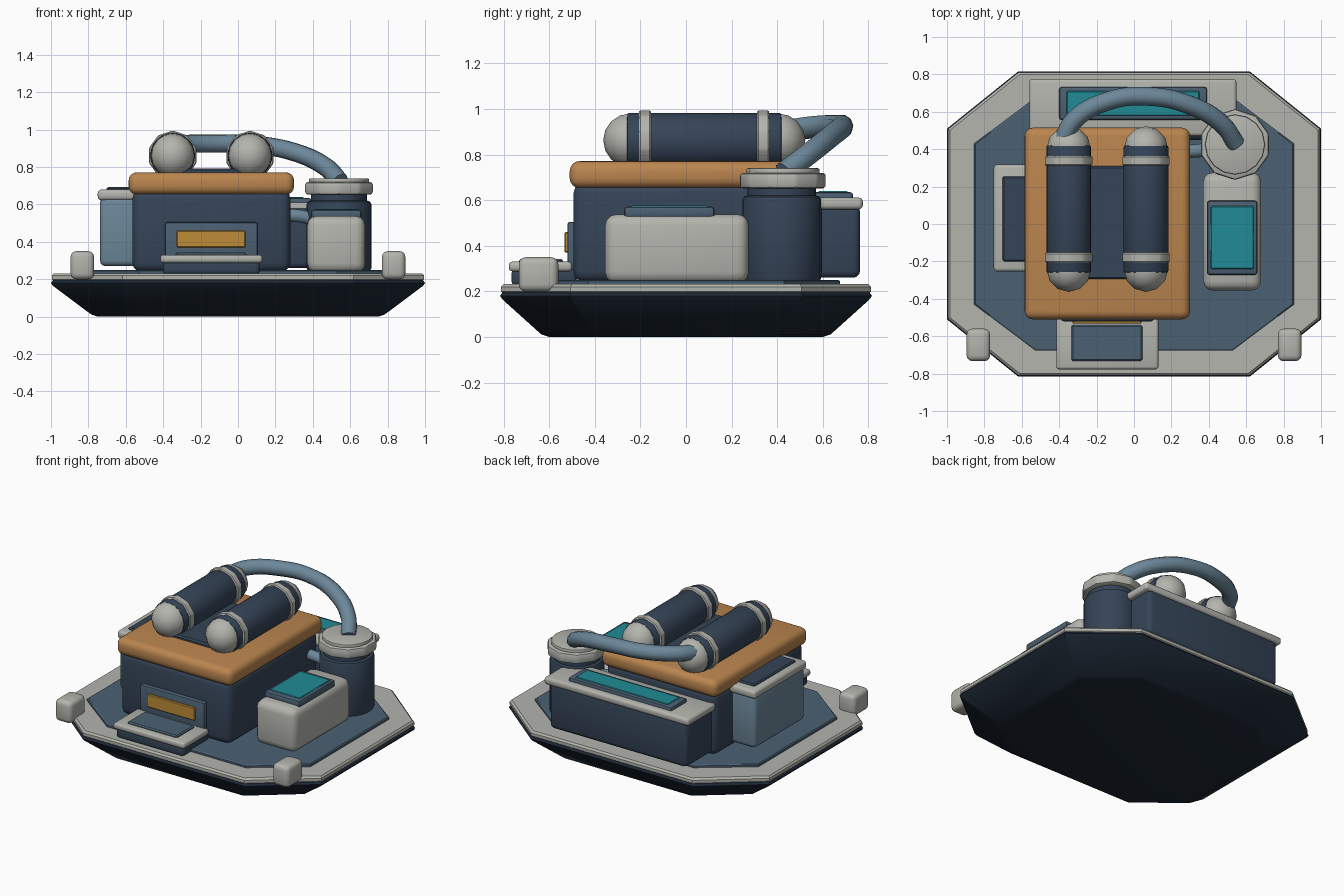
import bpy, bmesh, math
from mathutils import Matrix, Vector

if "Cube" in bpy.data.objects:
    bpy.data.objects.remove(bpy.data.objects["Cube"])


def mat(name, hexcol):
    m = bpy.data.materials.new(name)
    rgb = [(int(hexcol[i:i + 2], 16) / 255) ** 2.2 for i in (0, 2, 4)]
    m.diffuse_color = (*rgb, 1)
    m.use_nodes = True
    m.node_tree.nodes["Principled BSDF"].inputs["Base Color"].default_value = m.diffuse_color
    return m


GREY = mat("warm_grey", "B2B3AC")
HULL = mat("hull_dark", "222C38")
NAVY = mat("navy", "384658")
PANEL = mat("slate", "4C6072")
PIPE = mat("steel_blue", "6C8698")
TAN = mat("tan", "B98450")
AMBER = mat("amber", "BC8A3A")
TEAL = mat("teal", "258A94")


def finish(name, bm, m, bevel=0, segs=3, angle=35):
    if bevel:
        edges = [e for e in bm.edges if e.calc_face_angle(0) > math.radians(30)]
        bmesh.ops.bevel(bm, geom=edges, offset=bevel, segments=segs,
                        profile=0.5, affect='EDGES', clamp_overlap=True)
    bmesh.ops.recalc_face_normals(bm, faces=bm.faces)
    me = bpy.data.meshes.new(name)
    bm.to_mesh(me)
    bm.free()
    me.materials.append(m)
    ob = bpy.data.objects.new(name, me)
    bpy.context.collection.objects.link(ob)
    bpy.ops.object.select_all(action='DESELECT')
    ob.select_set(True)
    bpy.context.view_layer.objects.active = ob
    bpy.ops.object.shade_smooth_by_angle(angle=math.radians(angle))
    return ob


def box(name, x, y, z, m, bevel=0.02, segs=3):
    # x, y, z are (min, max) ranges
    bm = bmesh.new()
    size = [r[1] - r[0] for r in (x, y, z)]
    mid = [(r[1] + r[0]) / 2 for r in (x, y, z)]
    bmesh.ops.create_cube(bm, size=1, matrix=Matrix.Translation(mid) @ Matrix.Diagonal((*size, 1)))
    return finish(name, bm, m, bevel, segs)


def cyl(name, c, r, length, m, axis='Z', sides=24, bevel=0.01, segs=2, turn=0):
    bm = bmesh.new()
    rot = {'Z': Matrix.Identity(4), 'Y': Matrix.Rotation(math.pi / 2, 4, 'X'),
           'X': Matrix.Rotation(math.pi / 2, 4, 'Y')}[axis]
    bmesh.ops.create_cone(bm, cap_ends=True, segments=sides, radius1=r, radius2=r, depth=length,
                          matrix=Matrix.Translation(c) @ rot @ Matrix.Rotation(turn, 4, 'Z'))
    return finish(name, bm, m, bevel, segs)


def octagon_loft(name, levels, m, angle=25):
    # each level: half x, half y, corner cut x, corner cut y, z
    bm = bmesh.new()
    rings = []
    for hx, hy, cx, cy, z in levels:
        pts = [(hx, -cy), (hx, cy), (cx, hy), (-cx, hy), (-hx, cy), (-hx, -cy), (-cx, -hy), (cx, -hy)]
        rings.append([bm.verts.new((px, py, z)) for px, py in pts])
    for a, b in zip(rings, rings[1:]):
        for i in range(8):
            j = (i + 1) % 8
            bm.faces.new((a[i], a[j], b[j], b[i]))
    bm.faces.new(rings[0])
    bm.faces.new(rings[-1])
    return finish(name, bm, m, angle=angle)


def tube(name, pts, r, m):
    cu = bpy.data.curves.new(name, 'CURVE')
    cu.dimensions = '3D'
    cu.bevel_depth = r
    cu.bevel_resolution = 3
    cu.use_fill_caps = True
    cu.resolution_u = 6
    sp = cu.splines.new('BEZIER')
    sp.bezier_points.add(len(pts) - 1)
    for bp, p in zip(sp.bezier_points, pts):
        bp.co = p
        bp.handle_left_type = bp.handle_right_type = 'AUTO'
    cu.materials.append(m)
    ob = bpy.data.objects.new(name, cu)
    bpy.context.collection.objects.link(ob)
    return ob


# base hull, rim and deck
octagon_loft("base_hull", [(0.75, 0.60, 0.46, 0.37, 0), (0.785, 0.635, 0.485, 0.395, 0.012),
                           (0.99, 0.805, 0.615, 0.505, 0.165), (1.0, 0.815, 0.62, 0.51, 0.18),
                           (0.99, 0.805, 0.615, 0.505, 0.195)], HULL)
octagon_loft("base_rim", [(0.985, 0.80, 0.61, 0.50, 0.19), (0.995, 0.811, 0.617, 0.507, 0.2),
                          (0.995, 0.811, 0.617, 0.507, 0.22), (0.985, 0.80, 0.61, 0.50, 0.232)], GREY)
octagon_loft("deck_plate", [(0.855, 0.675, 0.53, 0.43, 0.22), (0.855, 0.675, 0.53, 0.43, 0.245),
                            (0.848, 0.668, 0.527, 0.427, 0.25)], PANEL)

# corner bumpers
for side, sx in (("left", -1), ("right", 1)):
    cx = sx * 0.832
    box(side + "_bumper", (cx - 0.063, cx + 0.063), (-0.733, -0.56), (0.2, 0.35), GREY, 0.03)

# main housing and lid
box("main_housing", (-0.565, 0.28), (-0.493, 0.49), (0.24, 0.68), NAVY, 0.05)
box("housing_lid", (-0.585, 0.3), (-0.51, 0.515), (0.652, 0.772), TAN, 0.045, 4)
box("lid_panel", (-0.40, 0.12), (-0.295, 0.31), (0.74, 0.793), NAVY, 0.01, 1)

# twin canisters with bands and domed ends
for side, x in (("left", -0.349), ("right", 0.064)):
    cyl(side + "_canister", (x, 0.08, 0.862), 0.12, 0.68, NAVY, 'Y')
    for end, yb, yc in (("front", -0.18, -0.245), ("back", 0.338, 0.405)):
        cyl(f"{side}_{end}_band", (x, yb, 0.862), 0.133, 0.053, GREY, 'Y', 10, 0.006, 1)
        bm = bmesh.new()
        bmesh.ops.create_uvsphere(bm, u_segments=12, v_segments=8, radius=0.118,
                                  matrix=Matrix.Translation((x, yc, 0.862)))
        finish(f"{side}_{end}_dome", bm, GREY, angle=60)

# upright tank with stepped cap and connector
cyl("tank", (0.54, 0.42, 0.43), 0.173, 0.38, NAVY, sides=24, bevel=0.02)
cyl("tank_neck", (0.54, 0.42, 0.63), 0.15, 0.06, NAVY, bevel=0)
cyl("tank_cap", (0.54, 0.425, 0.686), 0.19, 0.068, GREY, sides=10, bevel=0.015)
cyl("tank_cap_step", (0.54, 0.425, 0.725), 0.16, 0.03, GREY, sides=16, bevel=0.006)
tube("tank_connector", [(0.2, 0.39, 0.54), (0.31, 0.39, 0.54), (0.42, 0.4, 0.52)], 0.036, PIPE)

# hose from left canister to tank
tube("hose", [(-0.39, 0.42, 0.9), (-0.32, 0.555, 0.92), (-0.13, 0.66, 0.925), (0.08, 0.682, 0.92),
              (0.3, 0.635, 0.88), (0.47, 0.535, 0.8), (0.545, 0.43, 0.72)], 0.05, PIPE)

# right side unit with screen
box("right_unit", (0.37, 0.68), (-0.355, 0.275), (0.235, 0.538), GREY, 0.05)
box("right_screen_frame", (0.39, 0.66), (-0.272, 0.125), (0.52, 0.572), PANEL, 0.015, 2)
box("right_screen", (0.41, 0.64), (-0.24, 0.095), (0.55, 0.577), TEAL, 0.004, 1)

# left side unit
box("left_unit", (-0.738, -0.5), (-0.25, 0.3), (0.27, 0.64), PIPE, 0.03)
box("left_unit_lid", (-0.75, -0.5), (-0.255, 0.318), (0.622, 0.68), GREY, 0.02)
box("left_unit_panel", (-0.703, -0.5), (-0.2, 0.255), (0.66, 0.692), NAVY, 0.008, 1)

# back unit with screen
box("back_unit", (-0.535, 0.515), (0.45, 0.763), (0.26, 0.58), NAVY, 0.03)
box("back_unit_lid", (-0.56, 0.548), (0.47, 0.775), (0.56, 0.611), GREY, 0.018)
box("back_screen_frame", (-0.4, 0.39), (0.557, 0.732), (0.59, 0.635), PANEL, 0.012, 2)
box("back_screen", (-0.36, 0.35), (0.58, 0.71), (0.61, 0.64), TEAL, 0.004, 1)

# front panel and tray
box("front_panel", (-0.39, 0.105), (-0.52, -0.47), (0.25, 0.505), PANEL, 0.012, 2)
box("front_label_plate", (-0.328, 0.04), (-0.533, -0.5), (0.37, 0.46), AMBER, 0.005, 1)
box("tray_base", (-0.40, 0.115), (-0.765, -0.48), (0.225, 0.3), NAVY, 0.02)
box("tray_top", (-0.415, 0.13), (-0.777, -0.5), (0.288, 0.33), GREY, 0.015)
box("tray_inset", (-0.335, 0.045), (-0.732, -0.54), (0.31, 0.343), PANEL, 0.008, 1)
